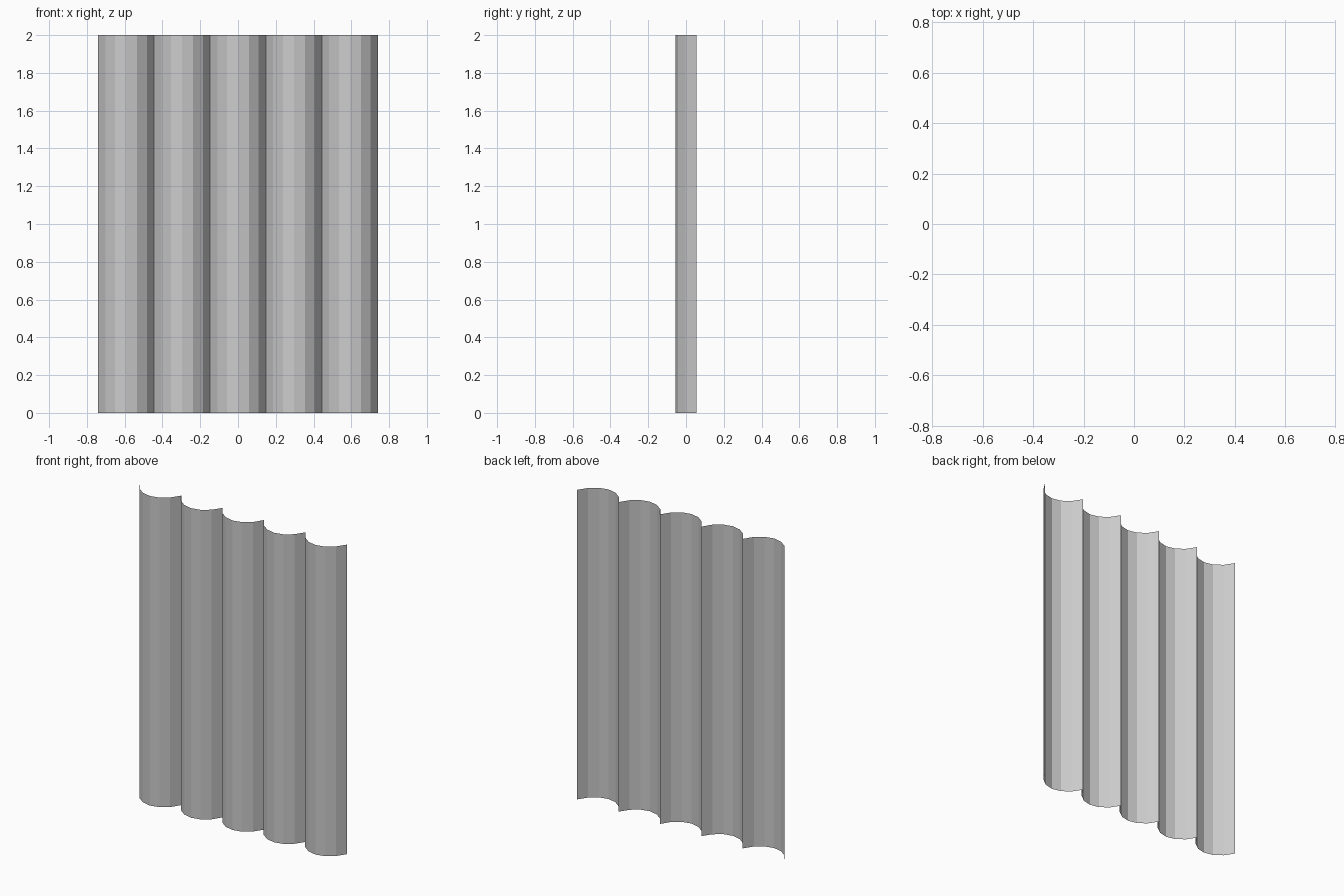
import bpy, bmesh
from math import sin, cos, radians

if "Cube" in bpy.data.objects:
    bpy.data.objects.remove(bpy.data.objects["Cube"])

WAVES, SEGS = 5, 6
HALF = 0.148       # half width of one scallop
DEPTH = 0.11       # scallop depth in y
HEIGHT = 2.0
ARC = radians(60)  # half angle of the arc

# Scalloped profile: arcs bulging to the front, meeting in cusps at the back
profile = []
for w in range(WAVES):
    cx = (w - (WAVES - 1) / 2) * 2 * HALF
    for i in range(SEGS + 1):
        if w and i == 0:
            continue  # cusp shared with the previous scallop
        a = ARC * (2 * i / SEGS - 1)
        x = cx + HALF * sin(a) / sin(ARC)
        y = -DEPTH / 2 + DEPTH * (1 - cos(a)) / (1 - cos(ARC))
        profile.append((x, y))

# Thin sheet: profile raised straight up
bm = bmesh.new()
low = [bm.verts.new((x, y, 0)) for x, y in profile]
top = [bm.verts.new((x, y, HEIGHT)) for x, y in profile]
for i in range(len(profile) - 1):
    bm.faces.new((low[i], low[i + 1], top[i + 1], top[i]))

mesh = bpy.data.meshes.new("corrugated_sheet")
bm.to_mesh(mesh)
bm.free()
sheet = bpy.data.objects.new("corrugated_sheet", mesh)
bpy.context.collection.objects.link(sheet)
